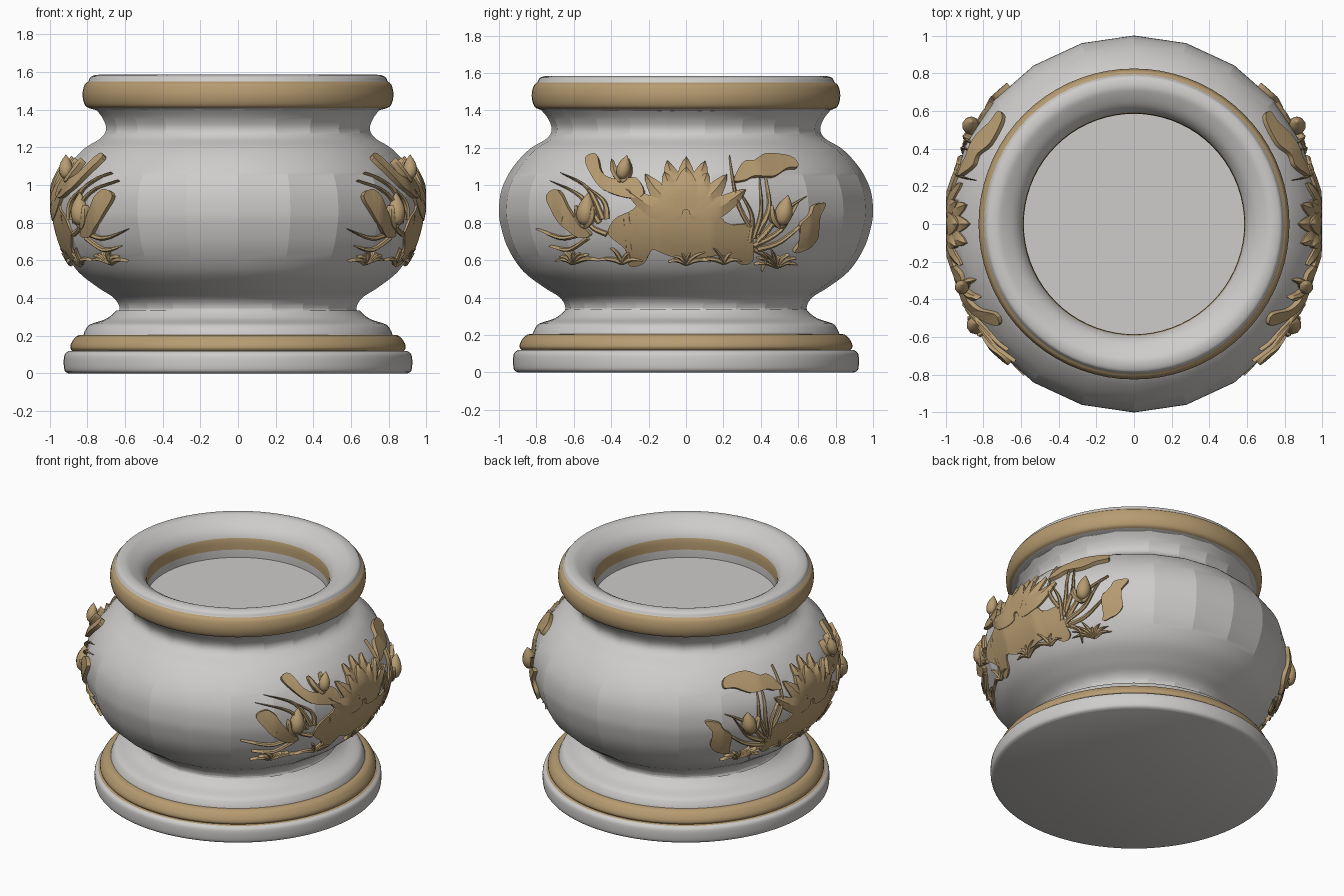
import bpy, bmesh, math, random
from mathutils import Vector, Matrix
from mathutils.bvhtree import BVHTree

random.seed(4)
cube = bpy.data.objects.get("Cube")
if cube:
    bpy.data.objects.remove(cube, do_unlink=True)


def material(name, rgb):
    m = bpy.data.materials.new(name)
    m.use_nodes = True
    m.diffuse_color = (*rgb, 1)
    m.node_tree.nodes["Principled BSDF"].inputs["Base Color"].default_value = (*rgb, 1)
    return m


GLAZE = material("pale glaze", (0.62, 0.605, 0.59))
GOLD = material("matt gold", (0.47, 0.33, 0.165))


def spline(pts, steps, closed=False):
    """Smooth curve through a few points."""
    pts = [Vector(p) for p in pts]
    n = len(pts)
    out = []
    for i in range(n if closed else n - 1):
        ids = [i - 1, i, i + 1, i + 2]
        a, b, c, d = [pts[j % n] if closed else pts[min(max(j, 0), n - 1)] for j in ids]
        for k in range(steps):
            t = k / steps
            out.append(0.5 * (2 * b + (c - a) * t + (2 * a - 5 * b + 4 * c - d) * t * t
                              + (3 * b - a - 3 * c + d) * t ** 3))
    return out if closed else out + [pts[-1]]


def lathe(bm, profile, sides, matrix=Matrix(), phase=math.pi / 2):
    """Spin (radius, height) points around the z axis."""
    rings = []
    for r, z in profile:
        angles = [phase + math.tau * i / sides for i in range(sides)]
        rings.append([bm.verts.new(matrix @ Vector((max(r, 0) * math.cos(a), max(r, 0) * math.sin(a), z)))
                      for a in angles])
    for lo, hi in zip(rings, rings[1:]):
        for i in range(sides):
            j = (i + 1) % sides
            bm.faces.new((lo[i], lo[j], hi[j], hi[i]))
    bmesh.ops.remove_doubles(bm, verts=sum(rings, []), dist=1e-5)


def finish(name, bm, mats, angle, rule=None, mirror=False):
    bm.normal_update()
    for f in bm.faces:
        if rule:
            c = f.calc_center_median()
            f.material_index = int(rule(math.hypot(c.x, c.y), c.z))
    mesh = bpy.data.meshes.new(name)
    bm.to_mesh(mesh)
    bm.free()
    for m in mats:
        mesh.materials.append(m)
    ob = bpy.data.objects.new(name, mesh)
    bpy.context.collection.objects.link(ob)
    bpy.ops.object.select_all(action='DESELECT')
    ob.select_set(True)
    bpy.context.view_layer.objects.active = ob
    bpy.ops.object.shade_smooth_by_angle(angle=math.radians(angle))
    if mirror:
        ob.modifiers.new("other side", 'MIRROR').use_bisect_axis[0] = False
    return ob


# Faceted belly with its neck and waist
belly_profile = [(.67, .29), (.645, .345), (.675, .40), (.76, .455), (.87, .54), (.95, .66), (.99, .78),
                 (1, .87), (.985, .98), (.93, 1.09), (.84, 1.19), (.745, 1.25), (.718, 1.30),
                 (.74, 1.36), (.79, 1.42)]
bm = bmesh.new()
lathe(bm, spline(belly_profile, 5), 22, Matrix.Diagonal((.985, 1, 1, 1)))
surface = BVHTree.FromBMesh(bm)
finish("belly", bm, [GLAZE], 14)

# Round rim, shallow well and inner band
rim_profile = spline([(.72, 1.39), (.79, 1.408), (.815, 1.43), (.825, 1.48), (.815, 1.53), (.795, 1.55),
                      (.78, 1.575), (.74, 1.585), (.70, 1.575), (.63, 1.53), (.592, 1.47),
                      (.585, 1.39), (.585, 1.335)], 4) + [Vector((0, 1.335))]
bm = bmesh.new()
lathe(bm, rim_profile, 72)
finish("rim", bm, [GLAZE, GOLD], 35,
       lambda r, z: 1.408 < z < 1.548 if r > .75 else (r < .595 and 1.39 < z < 1.47))

# Stepped foot, each step its own soft moulding
steps = [[(.90, .0), (.92, .015), (.925, .06), (.92, .10), (.90, .118)],
         [(.88, .12), (.89, .135), (.885, .16), (.865, .19), (.845, .203)],
         [(.82, .205), (.81, .23), (.785, .26), (.71, .285), (.67, .31), (.645, .335)]]
foot_profile = [Vector((0, 0))]
for s in steps:
    foot_profile += spline(s, 4)
bm = bmesh.new()
lathe(bm, foot_profile, 72)
finish("foot", bm, [GLAZE, GOLD], 40, lambda r, z: .119 < z < .204)


def on_belly(y, z, h):
    """Point at height h over the belly's +x side."""
    hit, normal, _, _ = surface.ray_cast(Vector((2, y, z)), Vector((-1, 0, 0)))
    if normal.x < 0:
        normal = -normal
    p = hit + normal * h
    p.x = min(p.x, .997)
    return p


def plate(bm, outline, h, steps=4):
    """Raised flat shape wrapped on the belly."""
    part = bmesh.new()
    part.faces.new([part.verts.new((0, p.x, p.y)) for p in spline(outline, steps, True)])
    bmesh.ops.triangulate(part, faces=part.faces[:])
    for _ in range(3):
        long_edges = [e for e in part.edges if e.calc_length() > .07]
        bmesh.ops.subdivide_edges(part, edges=long_edges, cuts=1)
        bmesh.ops.triangulate(part, faces=part.faces[:])
    flat = [(v, v.co.y, v.co.z) for v in part.verts]
    bottom = {v: bm.verts.new(on_belly(y, z, -.012)) for v, y, z in flat}
    top = {v: bm.verts.new(on_belly(y, z, h)) for v, y, z in flat}
    for f in part.faces:
        loop = list(f.verts)
        if f.normal.x < 0:
            loop.reverse()
        bm.faces.new([top[v] for v in loop])
        bm.faces.new([bottom[v] for v in reversed(loop)])
    for e in part.edges:
        if e.is_boundary:
            a, b = e.verts
            bm.faces.new((bottom[a], bottom[b], top[b], top[a]))
    part.free()


def blade(bm, path, width, h, dome, shape):
    """Ridged strip along a path; shape(t) gives its relative width."""
    pts = spline(path, 5)
    rows = []
    for i, p in enumerate(pts):
        t = i / (len(pts) - 1)
        d = (pts[min(i + 1, len(pts) - 1)] - pts[max(i - 1, 0)]).normalized()
        side = Vector((-d.y, d.x)) * width * max(shape(t), .03) / 2
        section = [(1, -.01), (1, h), (0, h + dome), (-1, h), (-1, -.01)]
        rows.append([bm.verts.new(on_belly(p.x + side.x * s, p.y + side.y * s, k)) for s, k in section])
    for a, b in zip(rows, rows[1:]):
        for j in range(4):
            bm.faces.new((a[j + 1], b[j + 1], b[j], a[j]))
    bm.faces.new(rows[0])
    bm.faces.new(rows[-1][::-1])


def petal_shape(t):
    return math.sin(math.pi * (.12 + .88 * t) ** .9) ** .8 if t < 1 else 0


def grass_shape(t):
    return 1 - t ** 2


# Rock and curling leaves
leaves = [
    [(-.41, .74), (-.38, .82), (-.28, .87), (-.22, .93), (0, .88), (.18, .83), (.22, .79), (.35, .79),
     (.34, .69), (.36, .61), (.30, .58), (.2, .63), (.06, .615), (-.08, .625), (-.18, .66), (-.22, .59),
     (-.30, .575), (-.32, .66)],
    [(-.53, 1.13), (-.47, 1.15), (-.44, 1.06), (-.36, 1.02), (-.26, 1.03), (-.22, .95), (-.30, .93),
     (-.43, .97), (-.50, 1.05)],
    [(.25, 1.02), (.30, 1.11), (.36, 1.12), (.42, 1.155), (.55, 1.14), (.59, 1.09), (.53, 1.08),
     (.46, 1.04), (.36, 1.04), (.31, 1.02)],
    [(-.73, .94), (-.67, .97), (-.62, .88), (-.57, .81), (-.50, .74), (-.57, .73), (-.65, .79), (-.70, .86)],
    [(.73, .90), (.67, .89), (.65, .84), (.60, .79), (.61, .72), (.57, .65), (.64, .67), (.69, .73), (.69, .81)],
]
bm = bmesh.new()
for i, outline in enumerate(leaves):
    plate(bm, outline, .012 if i == 0 else .026)
finish("leaves", bm, [GOLD], 30, mirror=True)

# Open lotus flower: back petals first, the front ones lie higher
bm = bmesh.new()
layers = [([-22, 0, 22], .25, .12, .010), ([-50, 50], .26, .11, .013), ([-72, 72], .31, .11, .016),
          ([-32, 32], .20, .12, .020), ([0], .19, .14, .027)]
for angles, length, width, h in layers:
    for a in angles:
        d = Vector((math.sin(math.radians(a)), math.cos(math.radians(a))))
        start = Vector((0, .85)) + d * .02
        bend = Vector((0, .025 * abs(d.x)))
        tip = start + d * length + Vector((0, .02))
        blade(bm, [start, start + d * length * .5 - bend, tip], width, h, .012, petal_shape)
finish("lotus_petals", bm, [GOLD], 30, mirror=True)

# Stems and grass blades: start, middle, tip
blades = [
    [(.38, .74), (.44, .88), (.42, 1.04)], [(.36, .72), (.40, .86), (.39, 1.04)],
    [(.34, .70), (.35, .84), (.28, .97)], [(.38, .70), (.46, .80), (.50, .88)],
    [(.36, .68), (.50, .76), (.60, .92)], [(.38, .66), (.50, .70), (.66, .83)],
    [(.36, .66), (.42, .62), (.40, .55)], [(.34, .78), (.27, .92), (.23, 1.15)],
    [(.40, .72), (.52, .86), (.64, .94)], [(-.42, .74), (-.50, .78), (-.52, .86)],
    [(-.46, .80), (-.56, .94), (-.72, 1.02)], [(-.44, .82), (-.52, .98), (-.66, 1.06)],
    [(-.42, .82), (-.44, .92), (-.58, 1.02)], [(-.36, .96), (-.35, 1.0), (-.33, 1.06)],
    [(-.56, .74), (-.66, .72), (-.79, .77)], [(-.52, .72), (-.62, .66), (-.72, .68)],
]
bm = bmesh.new()
for path in blades:
    blade(bm, path, .024, .014, .008, grass_shape)
# Spiky tufts along the ground line
for y, z, count in [(-.60, .59, 7), (-.34, .59, 4), (.0, .585, 6), (.20, .59, 4), (.48, .57, 8)]:
    for i in range(count):
        a = math.radians(-80 + 160 * i / (count - 1))
        size = random.uniform(.07, .13)
        tip = (y + size * 1.1 * math.sin(a), z + size * .75 * math.cos(a))
        blade(bm, [(y, z), ((y + tip[0]) / 2, (z + tip[1]) / 2 + .012), tip], .022, .012, .008, grass_shape)
finish("stems_and_grass", bm, [GOLD], 30, mirror=True)

# Plump buds standing off the belly
bud_profile = spline([(0, 0), (.035, .02), (.05, .07), (.036, .125), (0, .18)], 3)
bm = bmesh.new()
for y, z, tilt, size in [(-.53, .79, -8, 1), (-.34, 1.02, -14, .75), (.49, .79, -14, .95)]:
    place = Matrix.Translation(on_belly(y, z, .03)) @ Matrix.Rotation(math.radians(tilt), 4, 'X')
    lathe(bm, bud_profile, 10, place @ Matrix.Scale(size, 4))
    # Two sepals hug each bud
    for s in (-1, 1):
        foot = Vector((y, z - .01))
        blade(bm, [foot, foot + Vector((s * .035, .05)), foot + Vector((s * .045, .11))], .035, .03, .01,
              petal_shape)
finish("lotus_buds", bm, [GOLD], 40, mirror=True)
